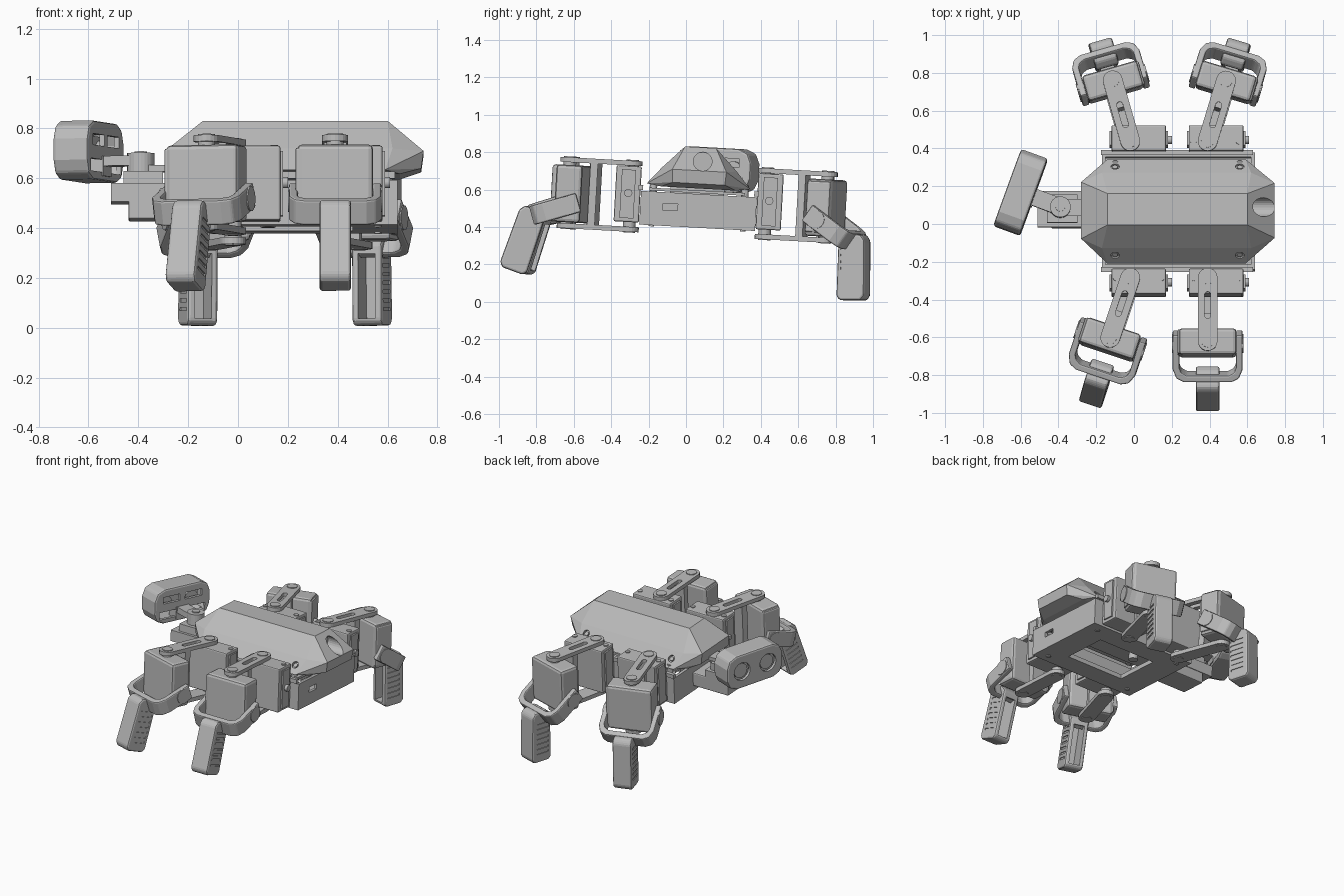
import bpy, bmesh
from math import radians, atan2, cos, sin, pi
from mathutils import Matrix, Vector

if "Cube" in bpy.data.objects:
    bpy.data.objects.remove(bpy.data.objects["Cube"], do_unlink=True)

grey = bpy.data.materials.new("plain grey")
grey.use_nodes = True
grey.diffuse_color = (0.5, 0.5, 0.5, 1)
grey.node_tree.nodes["Principled BSDF"].inputs["Base Color"].default_value = (0.5, 0.5, 0.5, 1)


def T(x, y, z):
    return Matrix.Translation((x, y, z))


def R(deg, axis):
    return Matrix.Rotation(radians(deg), 4, axis)


# The whole chassis leans slightly towards the back
BODY = T(0, 0, .5) @ R(-3.2, 'X') @ T(0, 0, -.5)


def finish(name, bm, m, bevel=0):
    bmesh.ops.recalc_face_normals(bm, faces=bm.faces)
    me = bpy.data.meshes.new(name)
    bm.to_mesh(me)
    bm.free()
    me.materials.append(grey)
    ob = bpy.data.objects.new(name, me)
    bpy.context.collection.objects.link(ob)
    ob.matrix_world = m
    if bevel:
        mod = ob.modifiers.new("edge", 'BEVEL')
        mod.width, mod.segments, mod.limit_method = bevel, 2, 'ANGLE'
    return ob


def prism(name, pts, z0, z1, m=BODY, bevel=0):
    bm = bmesh.new()
    face = bm.faces.new([bm.verts.new((x, y, z0)) for x, y in pts])
    top = bmesh.ops.extrude_face_region(bm, geom=[face])["geom"]
    verts = [v for v in top if isinstance(v, bmesh.types.BMVert)]
    bmesh.ops.translate(bm, verts=verts, vec=(0, 0, z1 - z0))
    return finish(name, bm, m, bevel)


def box(name, x0, x1, y0, y1, z0, z1, m=BODY, bevel=0):
    return prism(name, [(x0, y0), (x1, y0), (x1, y1), (x0, y1)], z0, z1, m, bevel)


def capsule(a, b, r, n=10):
    """Outline of a bar with round ends, from point a to point b."""
    a, b = Vector(a), Vector(b)
    t = atan2(b.y - a.y, b.x - a.x)
    arc = [(b, t - pi / 2 + pi * i / n) for i in range(n + 1)]
    arc += [(a, t + pi / 2 + pi * i / n) for i in range(n + 1)]
    return [(c.x + r * cos(w), c.y + r * sin(w)) for c, w in arc]


def disc(name, r, z0, z1, m=BODY, n=24):
    return prism(name, [(r * cos(2 * pi * i / n), r * sin(2 * pi * i / n)) for i in range(n)], z0, z1, m)


def cut(ob, cutters):
    """Subtract the cutters and bake the result."""
    for c in cutters:
        mod = ob.modifiers.new("cut", 'BOOLEAN')
        mod.operation, mod.solver, mod.object = 'DIFFERENCE', 'EXACT', c
    bpy.context.view_layer.update()
    me = bpy.data.meshes.new_from_object(ob.evaluated_get(bpy.context.evaluated_depsgraph_get()))
    ob.modifiers.clear()
    ob.data = me
    for c in cutters:
        bpy.data.objects.remove(c, do_unlink=True)
    return ob


# Faceted shell: hull of its ridge, waist and lower rim
CY = .06
bm = bmesh.new()
for s in (-1, 1):
    for p in [(-.14, .083, .83), (.6, .083, .83), (-.28, .15, .715), (.745, .145, .705),
              (-.17, .2, .712), (.62, .2, .712), (-.14, .277, .622), (.59, .277, .622),
              (-.27, .15, .64), (.735, .14, .635), (-.2, .2, .61), (.65, .2, .61)]:
        bm.verts.new((p[0], CY + s * p[1], p[2]))
hull = bmesh.ops.convex_hull(bm, input=bm.verts)
bmesh.ops.delete(bm, geom=hull["geom_interior"], context='VERTS')
bmesh.ops.dissolve_limit(bm, angle_limit=radians(2), verts=bm.verts, edges=bm.edges)
shell = finish("shell", bm, BODY)
screws = [BODY @ T(x, CY + s * .235, .67) @ R(-s * 45, 'X') for x in (-.1, .56) for s in (-1, 1)]
cut(shell, [disc("hole_cutter", .05, .6, .8, BODY @ T(0, CY + .015, .755) @ R(90, 'Y'))] +
    [disc("screw_cutter", .023, -.012, .1, m, 16) for m in screws])
for m in screws:
    disc("shell_screw", .014, -.03, -.002, m, 12)

# Chassis tray, open at the top and with a window in the floor
tray = box("chassis", -.17, .64, -.245, .375, .4, .58)
cut(tray, [box("tray_cutter", -.15, .62, -.22, .35, .43, .7),
           box("window_cutter", .02, .46, -.1, .22, .3, .5),
           box("port_cutter", .6, .7, -.125, -.045, .485, .52)])
for y in (-.25, .37):
    box("side_rail", -.175, .63, y - .01, y + .015, .585, .612)
box("battery", -.1, .55, -.09, .2, .53, .65)
box("circuit_board", -.14, .6, -.2, .31, .585, .6)
disc("floor_post", .03, .41, .53, BODY @ T(.12, .14, 0))
for x in (-.1, .56):
    for y in (-.18, .31):
        disc("floor_screw", .015, .394, .41, BODY @ T(x, y, 0), 12)
        disc("shell_spacer", .02, .58, .64, BODY @ T(x, y, 0), 12)

# Side profiles are drawn in the outward/up plane and turned upright
UPRIGHT = R(90, 'Y') @ R(90, 'Z')


def foot_shin():
    """Hollow shin with a chamfered toe and slotted side walls."""
    side = [(.09, -.1), (.13, -.07), (.215, -.08), (.235, -.11), (.235, -.405),
            (.215, -.43), (.1, -.43), (.08, -.41)]
    shin = prism("shin", side, -.063, .063, UPRIGHT, .012)
    cuts = [box("hollow_cutter", -.036, .036, 0, .2, -.4, -.14, Matrix())]
    for i in range(7):
        z = -.37 + i * .035
        for x0, x1 in ((-.08, -.058), (.058, .08)):
            cuts.append(box("slot_cutter", x0, x1, .105, .2, z, z + .013, Matrix()))
    return cut(shin, cuts)


shin_master = foot_shin()
half_u = [(.185, -.06), (.185, .13), (.165, .18), (.125, .2)]
inner_u = [(.11, .163), (.14, .145), (.15, .12), (.15, -.06)]


def mirrored(pts):
    return [(-x, y) for x, y in reversed(pts)]


u_shape = half_u + mirrored(half_u) + mirrored(inner_u)[:] + inner_u


def leg(x, y, dx, dy, kick, name):
    root = BODY @ T(x, y, 0)
    side = 1 if dy > 0 else -1
    # Shoulder motor fixed to the chassis
    ya, yb = sorted((-side * .05, side * .085))
    box(name + "_shoulder_motor", -.1, .19, ya, yb, .41, .71, root, .008)
    box(name + "_shoulder_plate", -.11, .2, ya + .03, yb - .03, .43, .69, root)
    disc(name + "_side_knob", .022, .19, .22, root @ T(0, side * .015, .565) @ R(90, 'Y'), 16)
    for sx in (-.075, .165):
        disc(name + "_motor_screw", .016, .7, .716, root @ T(sx, 0, 0), 12)
    # Swinging bracket: two round bars joined by a web
    arm = root @ Matrix.Rotation(atan2(-dx, dy), 4, 'Z')
    bar = prism(name + "_upper_bar", capsule((0, 0), (0, .335), .052), .712, .738, arm)
    cut(bar, [prism("bar_cutter", capsule((0, .09), (0, .2), .016), .7, .8, arm)])
    prism(name + "_lower_bar", capsule((0, 0), (0, .335), .052), .358, .385, arm)
    box(name + "_web", -.045, .045, .185, .225, .38, .715, arm)
    for d in (0, .335):
        disc(name + "_pivot", .034, .69, .743, arm @ T(0, d, 0))
        disc(name + "_lower_pivot", .034, .354, .42, arm @ T(0, d, 0))
    # Ankle motor
    box(name + "_ankle_motor", -.152, .152, .265, .405, .39, .697, arm, .018)
    box(name + "_ankle_cap", .105, .16, .27, .4, .41, .685, arm, .01)
    # Foot: U bracket and shin
    foot = arm @ T(0, .335, .48) @ R(kick, 'X')
    u = foot @ R(-36, 'X')
    prism(name + "_foot_bracket", u_shape, -.052, .052, u, .008)
    for s in (-1, 1):
        disc(name + "_foot_hinge", .05, -.025, .025, u @ T(s * .165, 0, 0) @ R(90, 'Y'))
    shin = bpy.data.objects.new(name + "_shin", shin_master.data)
    bpy.context.collection.objects.link(shin)
    shin.matrix_world = foot @ UPRIGHT


leg(-.02, -.298, -.105, -.315, 17, "front_right_leg")
leg(.39, -.298, 0, -.335, 17, "front_left_leg")
leg(-.02, .427, -.095, .33, 3, "back_right_leg")
leg(.39, .427, .1, .33, 3, "back_left_leg")
bpy.data.objects.remove(shin_master, do_unlink=True)

# Neck motor, bracket and arm
box("neck_motor", -.44, -.16, -.02, .165, .435, .53, BODY, .008)
box("neck_flange", -.51, -.27, -.02, .17, .505, .58)
box("neck_step", -.46, -.3, 0, .15, .575, .63)
disc("neck_turntable", .055, .6, .705, BODY @ T(-.39, .08, 0))
disc("neck_screw", .025, .7, .712, BODY @ T(-.39, .08, 0))
prism("neck_arm", capsule((-.39, .08), (-.55, .14), .045), .655, .695)
prism("neck_strap", capsule((-.39, .08), (-.22, .08), .045), .63, .655)

# Head: hollow rounded case with two round eyes and open slots behind
HEAD = BODY @ T(-.6, .155, .715) @ R(70, 'Z') @ R(90, 'X')


def head_outline(w, h, c):
    half = [(w - c, -h), (w - .3 * c, -h + .3 * c), (w, -h + c),
            (w, h - c), (w - .3 * c, h - .3 * c), (w - c, h)]
    return half + [(-x, -y) for x, y in half]


head = prism("head", head_outline(.215, .118, .075), -.075, .075, HEAD, .012)
cut(head, [prism("head_cutter", head_outline(.195, .098, .065), -.055, .055, HEAD),
           box("gap_cutter", -.175, .175, -.085, -.035, .03, .1, HEAD)] +
    [box("window_cutter", s - .065, s + .065, .02, .065, .03, .1, HEAD) for s in (-.085, .085)] +
    [disc("eye_cutter", .062, -.2, 0, HEAD @ T(s * .1, 0, 0)) for s in (-1, 1)])
for s in (-1, 1):
    disc("eye", .05, -.06, .03, HEAD @ T(s * .1, 0, 0))
    disc("eye_rim", .075, -.045, -.02, HEAD @ T(s * .1, 0, 0))
box("head_sensor_board", -.16, .16, -.065, .065, -.02, .01, HEAD)
box("head_mount", -.05, .05, -.1, -.02, 0, .08, HEAD)
